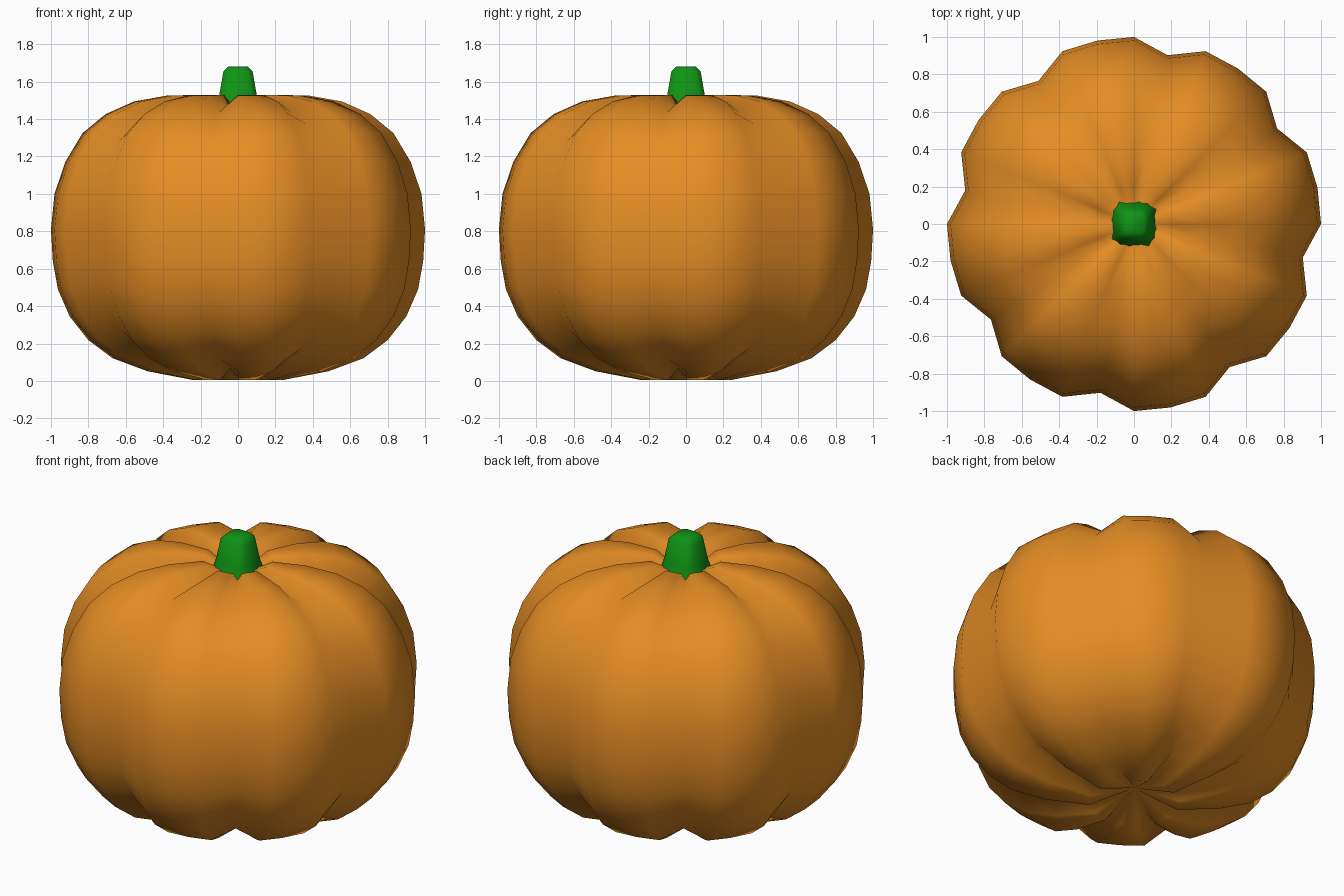
import bpy, bmesh, math

if "Cube" in bpy.data.objects:
    bpy.data.objects.remove(bpy.data.objects["Cube"])


def material(name, color):
    m = bpy.data.materials.new(name)
    m.diffuse_color = (*color, 1)
    m.use_nodes = True
    m.node_tree.nodes["Principled BSDF"].inputs["Base Color"].default_value = m.diffuse_color
    return m


def finish(bm, name, mat):
    bmesh.ops.recalc_face_normals(bm, faces=bm.faces)
    mesh = bpy.data.meshes.new(name)
    bm.to_mesh(mesh)
    bm.free()
    mesh.materials.append(mat)
    mesh.shade_smooth()
    obj = bpy.data.objects.new(name, mesh)
    bpy.context.collection.objects.link(obj)
    return obj


def bridge(bm, rings):
    for a, b in zip(rings, rings[1:]):
        n = len(a)
        for i in range(n):
            j = (i + 1) % n
            bm.faces.new((a[i], a[j], b[j], b[i]))


# Pumpkin body: 32-sided lathe, every fourth meridian pulled inwards as a groove
PROFILE = [(0.246, 0.006), (0.485, 0.052), (0.672, 0.122), (0.80, 0.218),
           (0.90, 0.345), (0.963, 0.49), (0.99, 0.64), (1.0, 0.81),
           (0.981, 1.0), (0.924, 1.17), (0.831, 1.325), (0.707, 1.427),
           (0.556, 1.494), (0.383, 1.525), (0.195, 1.53)]
SIDES, CENTRE_Z, GROOVE = 32, 0.8, 0.92

bm = bmesh.new()
rings = []
for r, z in PROFILE:
    ring = []
    for i in range(SIDES):
        k = GROOVE if i % 4 == 3 else 1.0
        a = math.tau * i / SIDES
        ring.append(bm.verts.new((k * r * math.cos(a), k * r * math.sin(a),
                                  CENTRE_Z + k * (z - CENTRE_Z))))
    rings.append(ring)
bridge(bm, rings)
for ring, z in ((rings[0], 0.10), (rings[-1], 1.43)):   # dimples at both poles
    pole = bm.verts.new((0, 0, z))
    for i in range(SIDES):
        bm.faces.new((ring[i], ring[(i + 1) % SIDES], pole))
finish(bm, "pumpkin_body", material("orange", (0.78, 0.265, 0.018)))

# Stem: tapered square with chamfered corners, flaring into the top dimple
bm = bmesh.new()
rings = []
for h, z in ((0.13, 1.41), (0.12, 1.455), (0.10, 1.53), (0.078, 1.655), (0.05, 1.682)):
    c = h * 0.68
    pts = [(h, -c), (h, c), (c, h), (-c, h), (-h, c), (-h, -c), (-c, -h), (c, -h)]
    rings.append([bm.verts.new((x, y, z)) for x, y in pts])
bridge(bm, rings)
bm.faces.new(rings[0])
bm.faces.new(rings[-1])
finish(bm, "stem", material("green", (0.005, 0.29, 0.007)))
